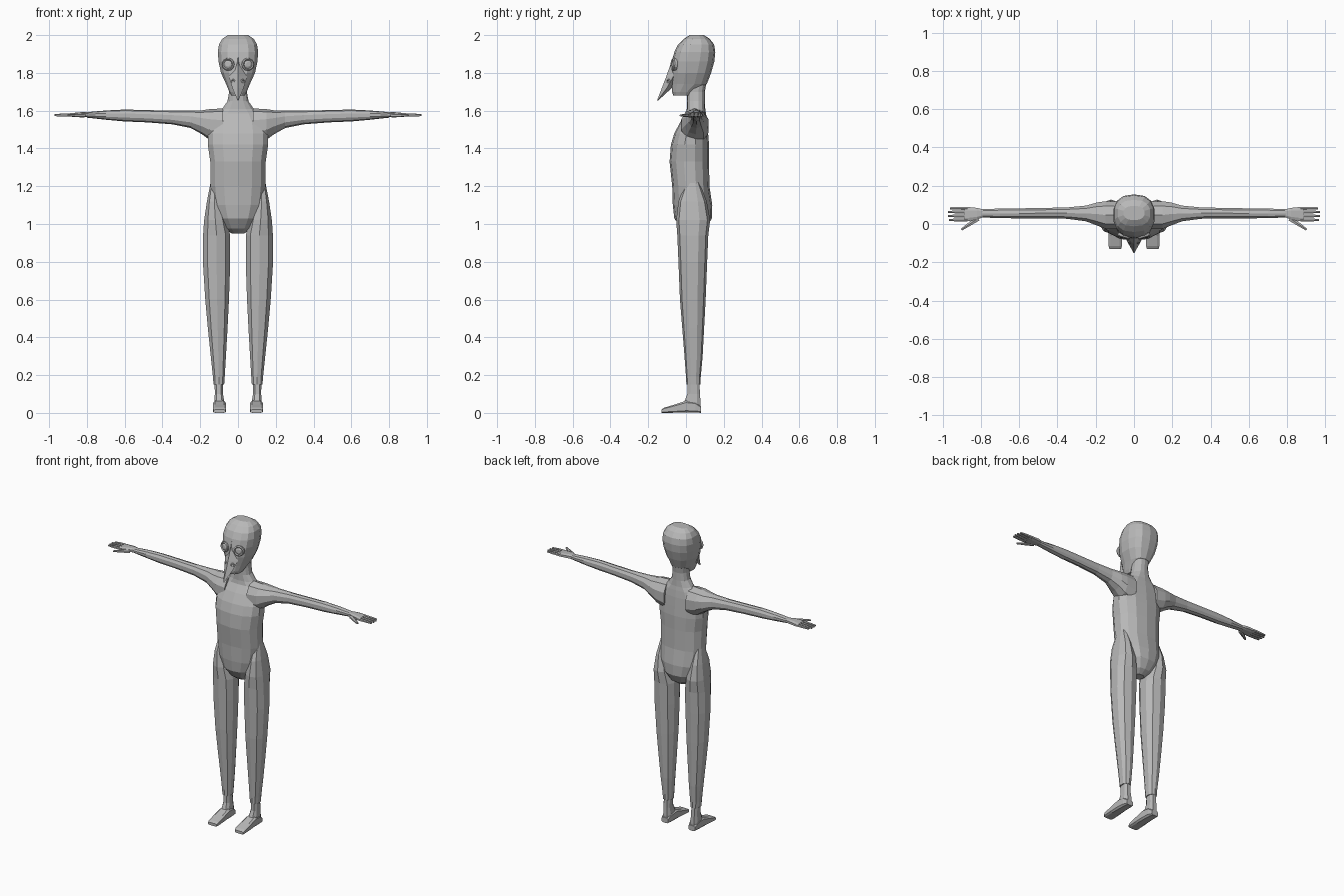
import bpy, bmesh, math
from mathutils import Vector, Matrix

grey = bpy.data.materials.new("plain grey")
grey.diffuse_color = (0.48, 0.48, 0.48, 1)


def finish(name, bm, mirror=False):
    bmesh.ops.recalc_face_normals(bm, faces=bm.faces)
    me = bpy.data.meshes.new(name)
    bm.to_mesh(me)
    bm.free()
    me.materials.append(grey)
    ob = bpy.data.objects.new(name, me)
    bpy.context.collection.objects.link(ob)
    if mirror:
        ob.modifiers.new("Mirror", 'MIRROR')
    return ob


def loft(name, axis, rings, n=12, p=0.85, mirror=False, phase=0.5):
    """Skin rings (t, u0, u1, v0, v1) placed along an axis; p < 1 squares the section."""
    bm = bmesh.new()
    loops = []
    for t, u0, u1, v0, v1 in rings:
        loop = []
        for i in range(n):
            a = 2 * math.pi * (i + phase) / n
            c, s = math.cos(a), math.sin(a)
            u = (u0 + u1) / 2 + (u1 - u0) / 2 * math.copysign(abs(c) ** p, c)
            v = (v0 + v1) / 2 + (v1 - v0) / 2 * math.copysign(abs(s) ** p, s)
            co = {'X': (t, u, v), 'Y': (u, t, v), 'Z': (u, v, t)}[axis]
            loop.append(bm.verts.new(co))
        loops.append(loop)
    for a, b in zip(loops, loops[1:]):
        for i in range(n):
            bm.faces.new((a[i], a[(i + 1) % n], b[(i + 1) % n], b[i]))
    bm.faces.new(loops[0])
    bm.faces.new(loops[-1])
    return finish(name, bm, mirror)


def sym(rows):
    return [(z, -h, h, y0, y1) for z, h, y0, y1 in rows]


# torso and neck
loft("torso", 'Z', sym([
    (0.95, .035, .01, .07), (0.975, .07, -.025, .105), (1.03, .11, -.062, .137),
    (1.10, .137, -.07, .139), (1.20, .149, -.073, .124), (1.33, .150, -.087, .122),
    (1.42, .163, -.080, .122), (1.48, .163, -.062, .117), (1.54, .15, -.03, .112),
    (1.585, .115, .0, .106), (1.61, .085, .004, .102), (1.65, .057, .004, .10),
    (1.70, .048, .004, .10), (1.76, .05, .01, .11)]), n=14)

# head
loft("head", 'Z', sym([
    (1.68, .036, -.068, .03), (1.70, .047, -.074, .05), (1.74, .064, -.076, .11),
    (1.80, .092, -.076, .133), (1.86, .105, -.073, .15), (1.91, .109, -.062, .155),
    (1.95, .103, -.042, .149), (1.98, .086, -.012, .126), (2.0, .055, .02, .095)]),
    n=14, p=0.8)

# beak with a sharp ridge
loft("beak", 'Z', sym([
    (1.91, .012, -.060, -.02), (1.84, .024, -.084, -.02), (1.78, .048, -.105, -.03),
    (1.72, .03, -.128, -.075), (1.655, .003, -.153, -.146)]), n=4, p=1, phase=0)


def ring(name, centre, facing, major, minor, dome, segs=14):
    """Raised ring with a shallow domed centre."""
    bm = bmesh.new()
    prof = [(major + minor, -.012), (major + minor, .003), (major, .008),
            (major - minor, .002), (major * .45, .002 + dome)]
    rot = Vector(facing).to_track_quat('Z', 'Y').to_matrix()
    loops = [[bm.verts.new(rot @ Vector((r * math.cos(2 * math.pi * i / segs),
                                         r * math.sin(2 * math.pi * i / segs), h))
                           + Vector(centre)) for i in range(segs)] for r, h in prof]
    for a, b in zip(loops, loops[1:]):
        for i in range(segs):
            bm.faces.new((a[i], a[(i + 1) % segs], b[(i + 1) % segs], b[i]))
    bm.faces.new(loops[0])
    bm.faces.new(loops[-1])
    finish(name, bm, True)


# eyes and nostrils
ring("eye", (.053, -.066, 1.845), (.3, -1, .05), .028, .006, .005)
ring("nostril", (.023, -.090, 1.755), (.75, -.9, -.1), .009, .004, -.006, 8)

# arms, running from the shoulder to the wrist
loft("arm", 'X', [
    (.08, -.03, .122, 1.42, 1.612), (.15, -.028, .122, 1.445, 1.608),
    (.19, -.012, .116, 1.475, 1.602), (.25, .012, .098, 1.508, 1.600),
    (.35, .026, .088, 1.528, 1.600), (.48, .028, .085, 1.538, 1.603),
    (.60, .028, .083, 1.543, 1.606), (.70, .030, .082, 1.552, 1.601),
    (.80, .033, .078, 1.563, 1.592)], n=10, p=0.9, mirror=True)

# hands
loft("palm", 'X', [
    (.79, .034, .078, 1.565, 1.592), (.82, .022, .086, 1.565, 1.594),
    (.86, .014, .090, 1.565, 1.590), (.885, .012, .091, 1.568, 1.587)],
    n=8, p=0.7, mirror=True)
for k, (y, tip) in enumerate([(.021, .968), (.042, .972), (.063, .972), (.082, .962)]):
    loft(f"finger_{k + 1}", 'X', [
        (.87, y - .009, y + .009, 1.568, 1.587), (.93, y - .008, y + .008, 1.569, 1.585),
        (tip, y - .006, y + .006, 1.571, 1.581)], n=6, p=0.8, mirror=True)
thumb = loft("thumb", 'X', [
    (0, -.015, .015, -.011, .011), (.05, -.011, .011, -.009, .009),
    (.105, -.006, .006, -.005, .005)], n=6, p=0.8)
thumb.data.transform(Matrix.Translation((.815, .03, 1.575)) @ Matrix.Rotation(-.6, 4, 'Z'))
thumb.modifiers.new("Mirror", 'MIRROR')

# legs
loft("leg", 'Z', [
    (1.22, .105, .146, .0, .07), (1.12, .085, .166, -.04, .11),
    (1.02, .058, .182, -.052, .128), (.94, .038, .188, -.046, .118),
    (.80, .038, .189, -.040, .112), (.60, .045, .176, -.032, .104),
    (.45, .053, .162, -.020, .096), (.30, .062, .146, -.008, .088),
    (.19, .069, .134, .0, .078), (.15, .072, .131, .002, .076)],
    n=10, p=0.85, mirror=True)

# ankles and feet
loft("ankle", 'Z', [
    (.17, .078, .125, .008, .072), (.10, .078, .124, .005, .076),
    (.05, .070, .128, -.015, .080), (.01, .068, .130, -.02, .080)],
    n=8, p=0.7, mirror=True)
loft("foot", 'Y', [
    (.08, .074, .124, .0, .035), (.05, .066, .130, .0, .060),
    (.0, .064, .132, .0, .066), (-.06, .062, .134, .0, .045),
    (-.115, .062, .134, .0, .028), (-.13, .066, .130, .0, .018)],
    n=8, p=0.45, mirror=True)
